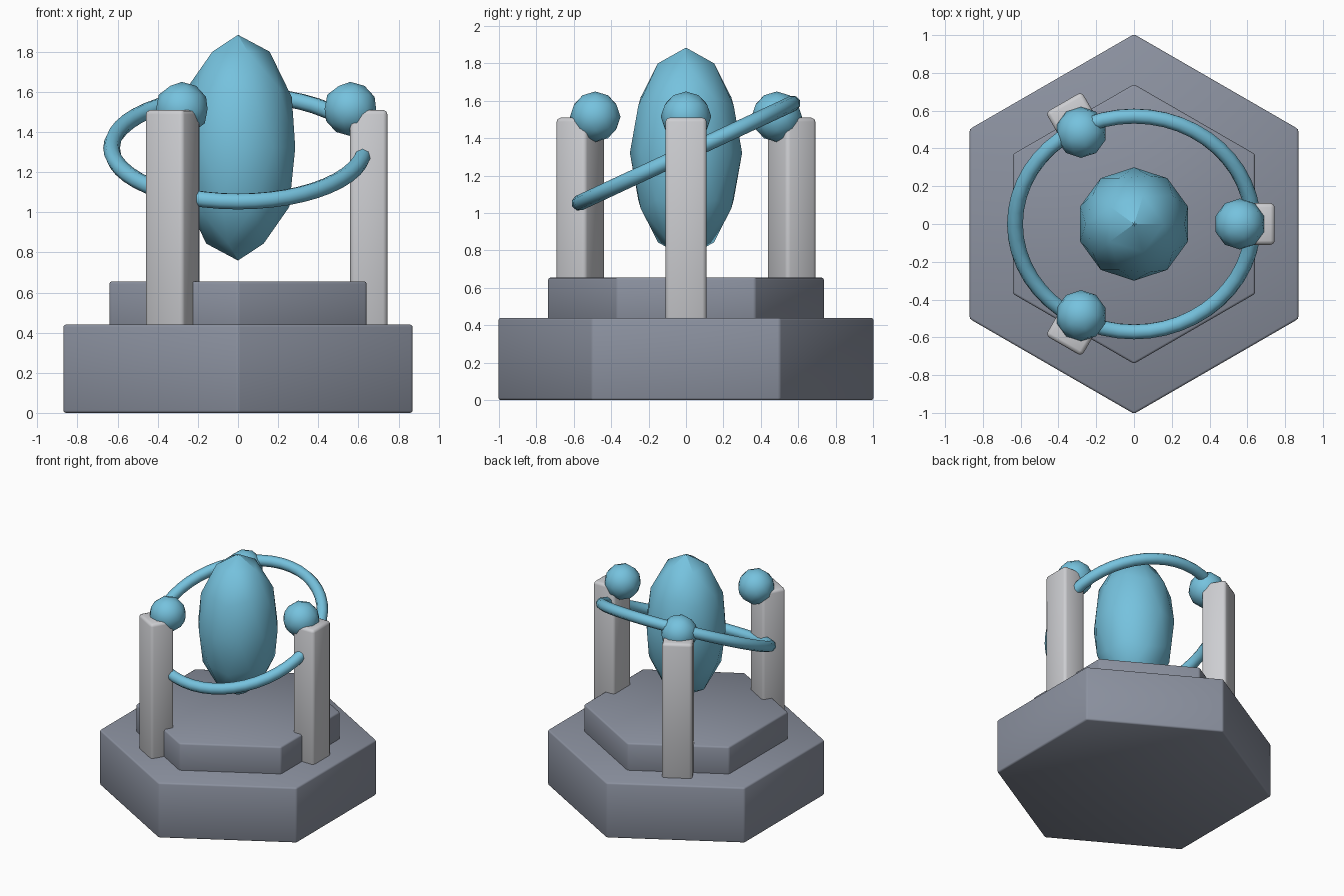
import bpy
import bmesh
from math import radians, sin, cos, tau
from mathutils import Matrix

cube = bpy.data.objects.get("Cube")
if cube:
    bpy.data.objects.remove(cube, do_unlink=True)


def material(name, rgb):
    mat = bpy.data.materials.new(name)
    mat.use_nodes = True
    mat.diffuse_color = (*rgb, 1)
    bsdf = next(n for n in mat.node_tree.nodes if n.type == "BSDF_PRINCIPLED")
    bsdf.inputs["Base Color"].default_value = (*rgb, 1)
    return mat


stone = material("slate grey", (0.26, 0.285, 0.35))
pale = material("pale grey", (0.61, 0.615, 0.64))
cyan = material("sky blue", (0.18, 0.54, 0.73))


def finish(name, mat, angle=50):
    """Name, colour and smooth the active object."""
    obj = bpy.context.object
    obj.name = name
    obj.data.materials.append(mat)
    bpy.ops.object.transform_apply(location=False, rotation=True, scale=True)
    bpy.ops.object.shade_smooth_by_angle(angle=radians(angle))
    return obj


def round_edges(width):
    """Bevel every edge of the active object's mesh."""
    mesh = bpy.context.object.data
    bm = bmesh.new()
    bm.from_mesh(mesh)
    bmesh.ops.bevel(bm, geom=bm.edges[:], offset=width, segments=2,
                    profile=0.5, affect="EDGES")
    bm.to_mesh(mesh)
    bm.free()


def hex_slab(name, radius, bottom, top):
    bpy.ops.mesh.primitive_cylinder_add(
        vertices=6, radius=radius, depth=top - bottom,
        location=(0, 0, (bottom + top) / 2))
    round_edges(0.012)
    finish(name, stone)


# Stepped hexagonal plinth
hex_slab("plinth_base", 1.005, 0, 0.44)
hex_slab("plinth_step", 0.74, 0.40, 0.655)

# Three pillars, each carrying a ball on its inner edge
for i in range(3):
    a = i * tau / 3
    bpy.ops.mesh.primitive_cube_add(size=1)
    mesh = bpy.context.object.data
    mesh.transform(Matrix.Diagonal((0.186, 0.22, 1.09, 1)))
    round_edges(0.022)
    mesh.transform(Matrix.Rotation(a, 4, "Z"))
    pillar = finish(f"pillar_{i + 1}", pale)
    pillar.location = (0.652 * cos(a), 0.652 * sin(a), 0.965)

    bpy.ops.mesh.primitive_ico_sphere_add(
        subdivisions=2, radius=0.135,
        location=(0.56 * cos(a), 0.56 * sin(a), 1.515))
    finish(f"pillar_ball_{i + 1}", cyan, 30)

# Floating elongated crystal
bpy.ops.mesh.primitive_ico_sphere_add(subdivisions=2, radius=0.3,
                                      location=(0, 0, 1.322))
bpy.context.object.scale.z = 1.875
finish("crystal", cyan, 30)

# Tilted ring around the crystal
bpy.ops.mesh.primitive_torus_add(
    major_radius=0.63, minor_radius=0.042, major_segments=48,
    minor_segments=8, location=(0, 0, 1.32), rotation=(radians(25), 0, 0))
finish("tilted_ring", cyan, 60)
